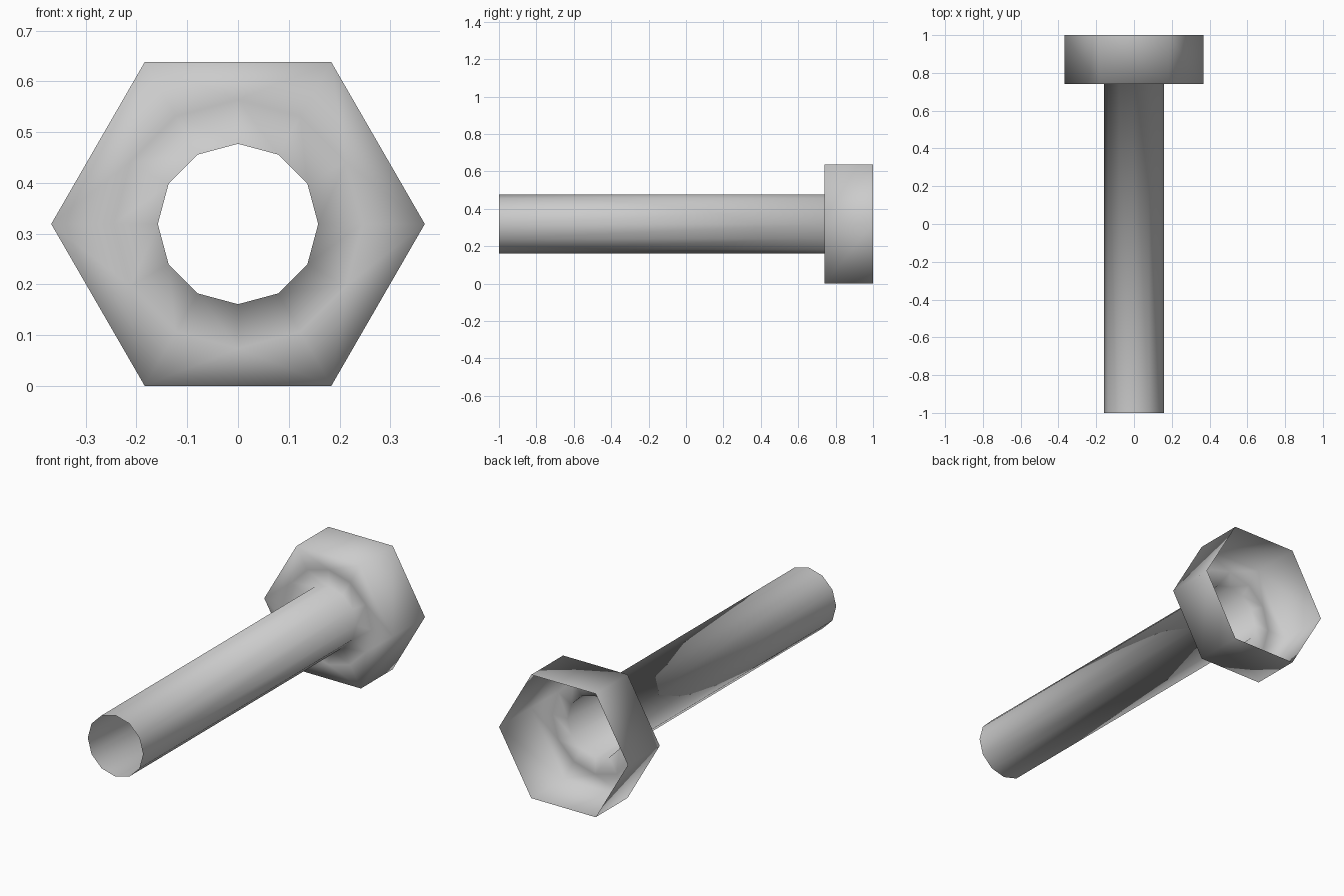
import bpy, bmesh, math

if "Cube" in bpy.data.objects:
    bpy.data.objects.remove(bpy.data.objects["Cube"])

CENTRE_Z = 0.319
SHAFT_R, COLLAR_R, HEX_R = 0.158, 0.245, 0.368
Y_TIP, Y_SEAT, Y_RIM = -1.0, 0.74, 1.0

bm = bmesh.new()


def ring(sides, radius, y):
    """Ring of vertices around the bolt axis."""
    return [bm.verts.new((radius * math.cos(2 * math.pi * i / sides), y,
                          CENTRE_Z + radius * math.sin(2 * math.pi * i / sides)))
            for i in range(sides)]


def bridge(a, b):
    """Quads between two rings with equal vertex counts."""
    n = len(a)
    for i in range(n):
        j = (i + 1) % n
        bm.faces.new((a[i], b[i], b[j], a[j]))


# Hollow twelve-sided shaft, open at the tip
tip = ring(12, SHAFT_R, Y_TIP)
neck = ring(12, SHAFT_R, Y_SEAT)
bridge(tip, neck)

# Flat collar around the shaft
collar = ring(12, COLLAR_R, Y_SEAT)
bridge(neck, collar)

# Seat: join the round collar to the hexagon
seat = ring(6, HEX_R, Y_SEAT)
for i in range(6):
    j = (i + 1) % 6
    m0, m1, m2 = collar[2 * i], collar[2 * i + 1], collar[(2 * i + 2) % 12]
    bm.faces.new((m0, seat[i], m1))
    bm.faces.new((seat[i], seat[j], m1))
    bm.faces.new((m1, seat[j], m2))

# Hexagonal head wall, open at the back
rim = ring(6, HEX_R, Y_RIM)
bridge(seat, rim)

for f in bm.faces:
    f.smooth = True

mesh = bpy.data.meshes.new("hex_bolt")
bm.to_mesh(mesh)
bm.free()

grey = bpy.data.materials.new("light grey")
grey.diffuse_color = (0.6, 0.6, 0.6, 1)
grey.use_nodes = True
grey.node_tree.nodes["Principled BSDF"].inputs["Base Color"].default_value = grey.diffuse_color
mesh.materials.append(grey)

bolt = bpy.data.objects.new("hex_bolt", mesh)
bpy.context.collection.objects.link(bolt)
